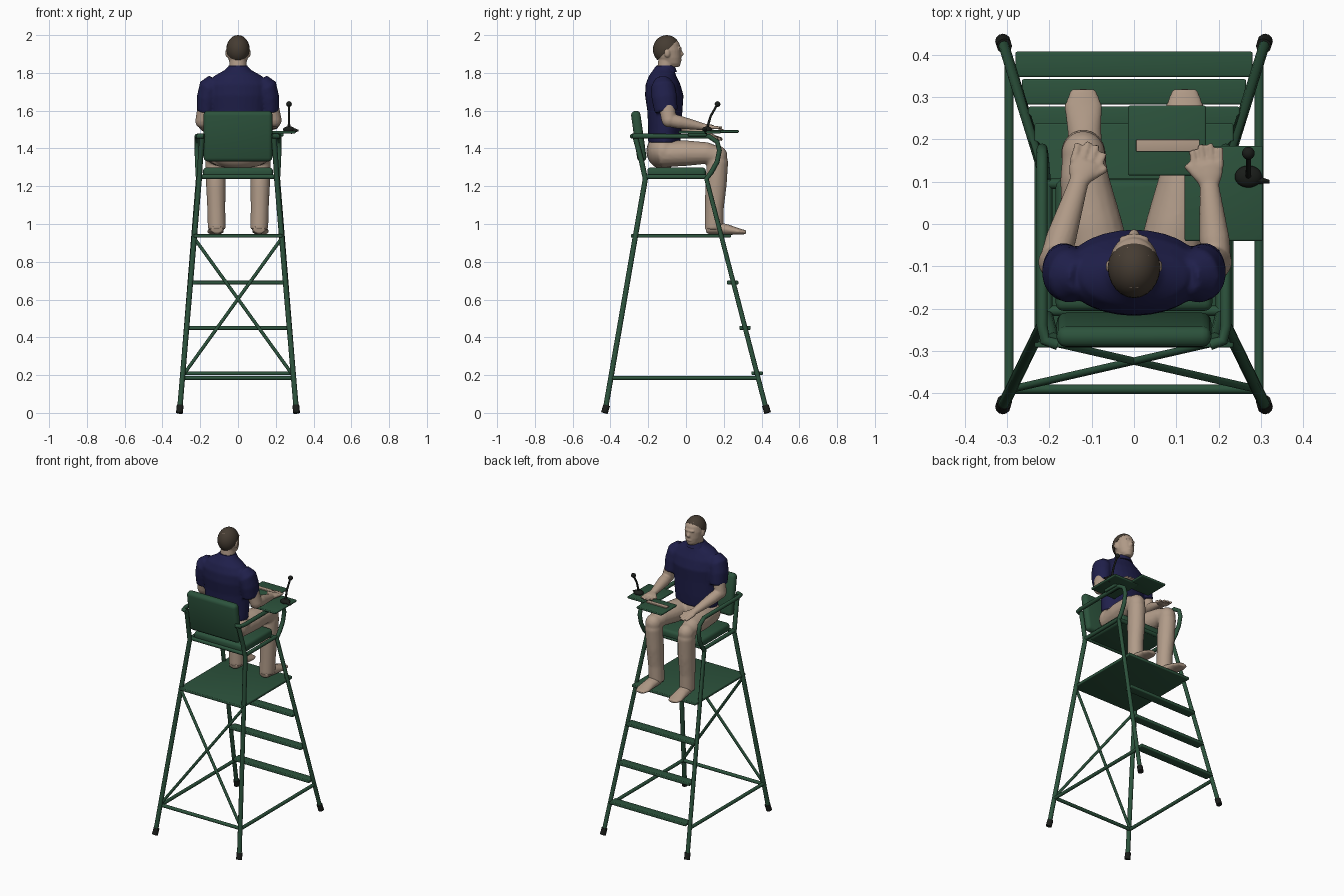
import bpy, bmesh, math
from mathutils import Vector, Matrix

cube = bpy.data.objects.get("Cube")
if cube:
    bpy.data.objects.remove(cube, do_unlink=True)


def material(name, red, green, blue):
    mat = bpy.data.materials.new(name)
    mat.use_nodes = True
    colour = (red, green, blue, 1)
    mat.diffuse_color = colour
    shader = mat.node_tree.nodes["Principled BSDF"]
    shader.inputs["Base Color"].default_value = colour
    shader.inputs["Roughness"].default_value = 0.7
    return mat


GREEN = material("painted green", 0.025, 0.085, 0.045)
BLACK = material("black rubber", 0.01, 0.012, 0.01)
NAVY = material("navy cloth", 0.014, 0.014, 0.07)
TAN = material("tan cloth", 0.44, 0.33, 0.25)
SKIN = material("skin", 0.43, 0.32, 0.24)
HAIR = material("brown hair", 0.06, 0.045, 0.032)


def finish(name, bm, mat, angle=40):
    """Turn a bmesh into a smooth-shaded object with sharp edges kept."""
    bmesh.ops.recalc_face_normals(bm, faces=bm.faces)
    mesh = bpy.data.meshes.new(name)
    bm.to_mesh(mesh)
    bm.free()
    mesh.materials.append(mat)
    obj = bpy.data.objects.new(name, mesh)
    bpy.context.collection.objects.link(obj)
    bpy.ops.object.select_all(action="DESELECT")
    obj.select_set(True)
    bpy.context.view_layer.objects.active = obj
    bpy.ops.object.shade_smooth_by_angle(angle=math.radians(angle))
    return obj


def loft(bm, sections, sides=16, axis=None):
    """Skin elliptical sections (x, y, z, half width, half depth)."""
    centres = [Vector(s[:3]) for s in sections]
    span = (centres[-1] - centres[0]).normalized()
    reference = Vector((0, 0, 1)) if abs(span.x) > 0.9 else Vector((1, 0, 0))
    rings = []
    for i, s in enumerate(sections):
        before, after = centres[max(i - 1, 0)], centres[min(i + 1, len(centres) - 1)]
        tangent = Vector(axis) if axis else Vector((0, 0, 0))
        if not axis:
            for a, b in ((before, centres[i]), (centres[i], after)):
                tangent += (b - a).normalized()
            tangent.normalize()
        u = (reference - tangent * reference.dot(tangent)).normalized()
        v = tangent.cross(u)
        ring = []
        for k in range(sides):
            t = math.tau * k / sides
            ring.append(bm.verts.new(centres[i] + u * s[3] * math.cos(t) + v * s[4] * math.sin(t)))
        rings.append(ring)
    for low, high in zip(rings, rings[1:]):
        for k in range(sides):
            n = (k + 1) % sides
            bm.faces.new((low[k], low[n], high[n], high[k]))
    bm.faces.new(rings[0])
    bm.faces.new(rings[-1])


def ball(bm, centre, size):
    place = Matrix.Translation(centre) @ Matrix.Diagonal((*size, 1))
    bmesh.ops.create_uvsphere(bm, u_segments=24, v_segments=16, radius=1, matrix=place)


def tube(name, points, radius, mat=GREEN):
    bm = bmesh.new()
    loft(bm, [(*p, radius, radius) for p in points], sides=12)
    return finish(name, bm, mat)


def box(name, centre, size, bevel=0.005, tilt=0, mat=GREEN):
    bm = bmesh.new()
    place = Matrix.Translation(centre) @ Matrix.Rotation(tilt, 4, "X") @ Matrix.Diagonal((*size, 1))
    bmesh.ops.create_cube(bm, size=1, matrix=place)
    bmesh.ops.bevel(bm, geom=bm.edges[:], offset=bevel, segments=3, profile=0.5, affect="EDGES")
    return finish(name, bm, mat)


def blend(obj, voxel, rounds):
    """Fuse overlapping body forms into one soft surface."""
    remesh = obj.modifiers.new("fuse", "REMESH")
    remesh.mode, remesh.voxel_size, remesh.use_smooth_shade = "VOXEL", voxel, True
    smooth = obj.modifiers.new("soften", "SMOOTH")
    smooth.factor, smooth.iterations = 0.5, rounds


def mirror(points, side):
    return [(p[0] * side, *p[1:]) for p in points]


# Tubular frame, the front legs sweep on into the armrests
FRONT = [(0.31, 0.43, 0), (0.21, 0.108, 1.24), (0.212, 0.135, 1.275), (0.215, 0.165, 1.33),
         (0.217, 0.177, 1.39), (0.217, 0.165, 1.435), (0.217, 0.12, 1.465),
         (0.217, -0.24, 1.465), (0.21, -0.275, 1.465), (0.18, -0.285, 1.465)]
REAR = [(0.31, -0.43, 0), (0.205, -0.215, 1.24), (0.2, -0.235, 1.33), (0.19, -0.27, 1.465)]
for side, word in ((1, "left"), (-1, "right")):
    tube(word + "_front_leg_and_armrest", mirror(FRONT, side), 0.013)
    tube(word + "_rear_leg", mirror(REAR, side), 0.014)
    tube(word + "_side_stretcher", mirror([(0.295, -0.39, 0.185), (0.295, 0.38, 0.185)], side), 0.011)
    tube(word + "_seat_rail", mirror([(0.205, -0.215, 1.25), (0.205, 0.105, 1.25)], side), 0.012)
    tube(word + "_cross_brace", mirror([(0.29, -0.39, 0.2), (-0.235, -0.27, 0.93)], side), 0.009)
    for y, word2 in ((1, "front"), (-1, "rear")):
        foot = [(0.31, y * 0.432, 0), (0.306, y * 0.42, 0.04)]
        tube(f"{word}_{word2}_foot_cap", mirror(foot, side), 0.018, BLACK)
tube("rear_stretcher", [(-0.295, -0.39, 0.185), (0.295, -0.39, 0.185)], 0.011)
for y, word in ((-0.205, "rear"), (0.095, "front")):
    tube(word + "_seat_bar", [(-0.205, y, 1.25), (0.205, y, 1.25)], 0.012)

# Steps, platform, seat and backrest
for i in range(3):
    box(f"step_{i + 1}", (0, 0.377 - 0.065 * i, 0.21 + 0.24 * i), (0.56 - 0.03 * i, 0.06, 0.02))
box("platform", (0, -0.027, 0.937), (0.47, 0.53, 0.018))
box("seat", (0, -0.05, 1.272), (0.37, 0.31, 0.055), 0.018)
box("backrest", (0, -0.25, 1.465), (0.365, 0.05, 0.27), 0.022, 0.14)

# Trays, control stick and label plate
box("side_tray", (0.212, 0.072, 1.486), (0.185, 0.225, 0.014))
box("front_tray", (0.078, 0.197, 1.49), (0.185, 0.165, 0.014))
box("tray_bracket", (0.217, 0.06, 1.474), (0.05, 0.1, 0.02))
box("tray_plate", (0.08, 0.185, 1.5), (0.15, 0.028, 0.008), 0.002, mat=SKIN)
bm = bmesh.new()
ball(bm, (0.27, 0.112, 1.5), (0.032, 0.026, 0.017))
ball(bm, (0.27, 0.167, 1.635), (0.015, 0.015, 0.015))
loft(bm, [(0.28, 0.105, 1.495, 0.02, 0.012), (0.32, 0.1, 1.495, 0.004, 0.004)])
loft(bm, [(0.27, 0.11, 1.5, 0.007, 0.007), (0.27, 0.13, 1.57, 0.006, 0.006),
          (0.27, 0.167, 1.635, 0.006, 0.006)])
finish("control_stick", bm, BLACK)

# Trousers
bm = bmesh.new()
ball(bm, (0, -0.12, 1.385), (0.16, 0.09, 0.095))
for side in (1, -1):
    thigh = [(0.075, -0.13, 1.37, 0.08, 0.07), (0.1, 0, 1.375, 0.072, 0.068),
             (0.117, 0.11, 1.375, 0.058, 0.058), (0.12, 0.165, 1.36, 0.05, 0.05)]
    shin = [(0.12, 0.165, 1.38, 0.044, 0.042), (0.12, 0.167, 1.33, 0.053, 0.057),
            (0.117, 0.158, 1.2, 0.052, 0.057), (0.115, 0.15, 1.08, 0.048, 0.05),
            (0.112, 0.148, 0.97, 0.048, 0.05)]
    loft(bm, mirror(thigh, side))
    loft(bm, mirror(shin, side))
    ball(bm, (side * 0.12, 0.165, 1.36), (0.052, 0.055, 0.055))
blend(finish("trousers", bm, TAN), 0.008, 4)

# Feet
for side, word in ((1, "left"), (-1, "right")):
    bm = bmesh.new()
    sole = [(0.112, 0.105, 0.97, 0.03, 0.022), (0.112, 0.15, 0.98, 0.04, 0.035),
            (0.117, 0.22, 0.97, 0.04, 0.028), (0.12, 0.28, 0.96, 0.045, 0.017),
            (0.12, 0.318, 0.956, 0.03, 0.01)]
    loft(bm, mirror(sole, side))
    blend(finish(word + "_foot", bm, SKIN), 0.006, 2)

# Shirt, short sleeves and collar
bm = bmesh.new()
loft(bm, [(0, -0.115, 1.43, 0.145, 0.085), (0, -0.112, 1.5, 0.15, 0.088),
          (0, -0.112, 1.6, 0.155, 0.093), (0, -0.115, 1.68, 0.168, 0.102),
          (0, -0.122, 1.74, 0.165, 0.092), (0, -0.124, 1.785, 0.125, 0.072),
          (0, -0.118, 1.815, 0.07, 0.056), (0, -0.112, 1.838, 0.05, 0.048)], 28, (0, 0, 1))
for side in (1, -1):
    loft(bm, mirror([(0.12, -0.125, 1.755, 0.045, 0.045), (0.15, -0.122, 1.725, 0.058, 0.065),
                     (0.162, -0.115, 1.67, 0.056, 0.068), (0.167, -0.105, 1.595, 0.05, 0.062)], side))
blend(finish("shirt", bm, NAVY), 0.008, 3)
bm = bmesh.new()
loft(bm, [(0, -0.11, 1.805, 0.068, 0.062), (0, -0.108, 1.838, 0.05, 0.048)], 24, (0, 0, 1))
finish("shirt_collar", bm, NAVY)

# Arms and hands, one on the thigh and one on the tray
for word, elbow, wrist, tip, thumb in (
        ("right", (-0.19, -0.09, 1.545), (-0.13, 0.1, 1.475), (-0.095, 0.195, 1.445), 1),
        ("left", (0.195, -0.09, 1.55), (0.178, 0.09, 1.515), (0.168, 0.195, 1.508), -1)):
    bm = bmesh.new()
    elbow, wrist, tip = Vector(elbow), Vector(wrist), Vector(tip)
    shoulder = Vector((math.copysign(0.165, elbow.x), -0.11, 1.68))
    middle = elbow.lerp(wrist, 0.3)
    loft(bm, [(*shoulder, 0.04, 0.045), (*elbow, 0.036, 0.04)])
    ball(bm, elbow, (0.036, 0.038, 0.038))
    loft(bm, [(*elbow, 0.034, 0.036), (*middle, 0.036, 0.035), (*wrist, 0.023, 0.019)])
    ahead = (tip - wrist).normalized()
    across = ahead.cross(Vector((0, 0, 1))).normalized()
    knuckle = wrist.lerp(tip, 0.5)
    loft(bm, [(*wrist, 0.023, 0.017), (*wrist.lerp(tip, 0.25), 0.035, 0.016), (*knuckle, 0.038, 0.013)])
    for k in range(4):
        start = knuckle + across * (k - 1.5) * 0.019 - ahead * 0.01
        reach = tip + across * (k - 1.5) * 0.022 - ahead * abs(k - 1.5) * 0.012
        loft(bm, [(*start, 0.01, 0.01), (*reach, 0.008, 0.008)], 10)
    root = wrist + ahead * 0.015 + across * thumb * 0.015
    loft(bm, [(*root, 0.013, 0.013), (*(root + across * thumb * 0.035 + ahead * 0.04), 0.009, 0.009)], 10)
    blend(finish(word + "_arm_and_hand", bm, SKIN), 0.005, 2)

# Head with neck, nose, brow and ears
bm = bmesh.new()
loft(bm, [(0, -0.112, 1.79, 0.048, 0.045), (0, -0.1, 1.88, 0.044, 0.045)], 20, (0, 0, 1))
loft(bm, [(0, -0.068, 1.832, 0.028, 0.034), (0, -0.078, 1.85, 0.043, 0.05),
          (0, -0.088, 1.88, 0.053, 0.063), (0, -0.094, 1.92, 0.058, 0.068),
          (0, -0.1, 1.955, 0.056, 0.066), (0, -0.102, 1.98, 0.042, 0.05),
          (0, -0.102, 1.992, 0.02, 0.025)], 24, (0, 0, 1))
loft(bm, [(0, -0.034, 1.925, 0.007, 0.008), (0, -0.02, 1.898, 0.012, 0.01),
          (0, -0.03, 1.888, 0.012, 0.008)], 12, (0, 0, 1))
ball(bm, (0, -0.035, 1.93), (0.036, 0.012, 0.008))
ball(bm, (0, -0.034, 1.868), (0.022, 0.012, 0.008))
for side in (1, -1):
    ball(bm, (side * 0.058, -0.1, 1.905), (0.009, 0.016, 0.023))
blend(finish("head", bm, SKIN), 0.005, 2)

# Hair cap, trimmed along the hairline and cleared around the ears
bm = bmesh.new()
ball(bm, (0, -0.102, 1.924), (0.062, 0.073, 0.076))
everything = bm.verts[:] + bm.edges[:] + bm.faces[:]
cut = bmesh.ops.bisect_plane(bm, geom=everything, plane_co=(0, -0.1, 1.918),
                             plane_no=(0, -0.7, 0.7), clear_inner=True)
rim = [e for e in cut["geom_cut"] if isinstance(e, bmesh.types.BMEdge)]
bmesh.ops.holes_fill(bm, edges=rim)
finish("hair", bm, HAIR)
